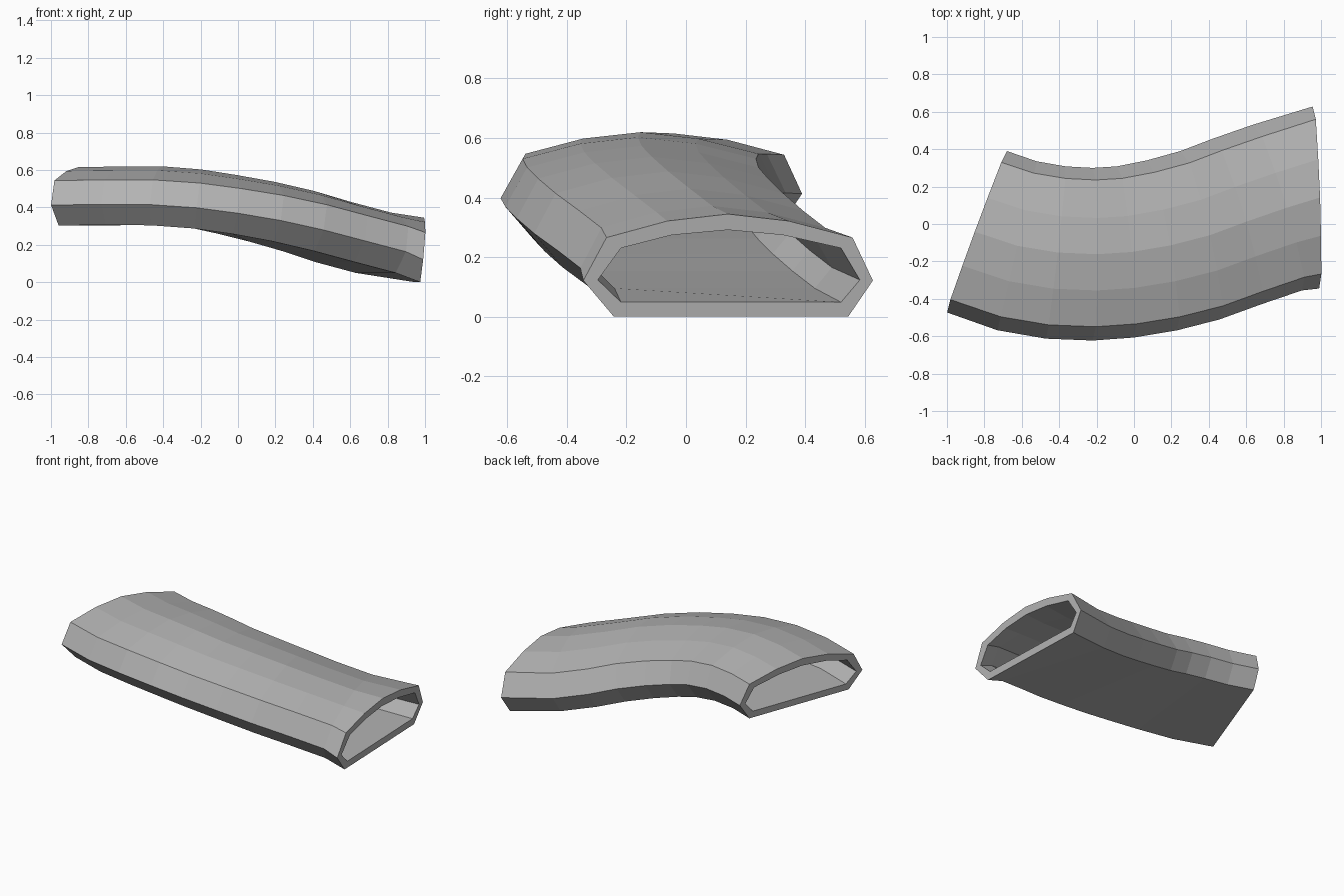
import bpy, bmesh

if "Cube" in bpy.data.objects:
    bpy.data.objects.remove(bpy.data.objects["Cube"])

# Stations along the bend: front edge x, y, back edge x, y, base z, height scale, lean
STATIONS = [
    (-1.00, -.473, -.68, .390, .303, .97, -.06),
    (-.73, -.568, -.52, .335, .306, .97, .00),
    (-.47, -.613, -.365, .308, .304, .98, .05),
    (-.22, -.623, -.22, .300, .287, .98, .12),
    (.00, -.607, -.09, .308, .258, .98, .17),
    (.23, -.569, .07, .340, .218, .99, .22),
    (.46, -.510, .25, .390, .166, 1.0, .25),
    (.68, -.430, .42, .455, .108, 1.0, .25),
    (.90, -.355, .635, .530, .050, 1.0, .25),
    (.99, -.345, .955, .628, .000, 1.07, .10),
]

# Cross-section: position across the width (0 front .. 1 back), height
OUTER = [(.105, 0), (.915, 0), (1, .113), (.930, .248), (.71, .300), (.5, .322),
         (.29, .300), (.08, .248), (0, .113)]
INNER = [(.13, .045), (.89, .045), (.955, .115), (.89, .215), (.69, .256), (.5, .272),
         (.305, .256), (.13, .215), (.05, .115)]


def ring(bm, station, profile):
    fx, fy, bx, by, z, scale, lean = station
    verts = []
    for u, h in profile:
        h *= scale
        x = fx + (bx - fx) * u + lean * (h - .12)
        verts.append(bm.verts.new((x, fy + (by - fy) * u, z + h)))
    return verts


def bridge(bm, a, b):
    n = len(a)
    for i in range(n):
        j = (i + 1) % n
        bm.faces.new((a[i], a[j], b[j], b[i]))


bm = bmesh.new()
outer = [ring(bm, s, OUTER) for s in STATIONS]
inner = [ring(bm, s, INNER) for s in STATIONS]

# Outer and inner walls
for rings in (outer, inner):
    for a, b in zip(rings, rings[1:]):
        bridge(bm, a, b)

# Rims at both open ends
for k in (0, -1):
    bridge(bm, outer[k], inner[k])

bmesh.ops.recalc_face_normals(bm, faces=bm.faces)
mesh = bpy.data.meshes.new("curved_duct")
bm.to_mesh(mesh)
bm.free()

# Dark grey finish
mat = bpy.data.materials.new("dark_grey")
mat.diffuse_color = (.45, .45, .45, 1)
mat.use_nodes = True
mat.node_tree.nodes["Principled BSDF"].inputs["Base Color"].default_value = mat.diffuse_color
mesh.materials.append(mat)
duct = bpy.data.objects.new("curved_duct", mesh)
bpy.context.collection.objects.link(duct)
